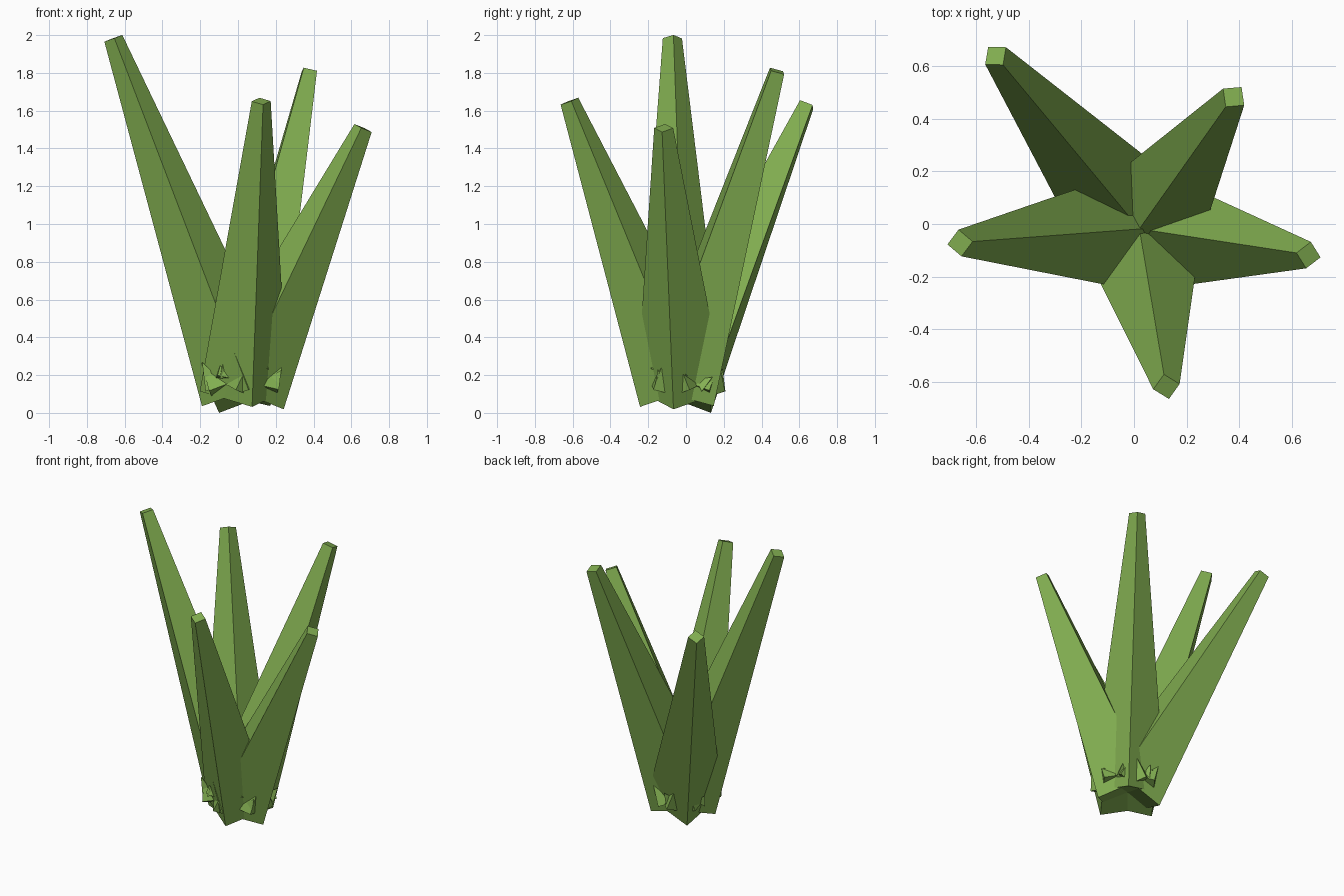
import bpy, bmesh, math
from mathutils import Vector

if "Cube" in bpy.data.objects:
    bpy.data.objects.remove(bpy.data.objects["Cube"])


def material(name, color):
    m = bpy.data.materials.new(name)
    m.diffuse_color = color
    m.use_nodes = True
    m.node_tree.nodes["Principled BSDF"].inputs["Base Color"].default_value = m.diffuse_color
    return m


LEAF = material("leaf_green", (0.22, 0.42, 0.08, 1))
THORN = material("thorn_green", (0.24, 0.45, 0.09, 1))


def taper(name, start, end, r1, r2, sides, mat):
    """Flat-sided cone between two points, one corner facing outward."""
    start, end = Vector(start), Vector(end)
    d = (end - start).normalized()
    out = Vector((end.x, end.y, 0)).normalized()
    u = (out - d * d.dot(out)).normalized()
    v = d.cross(u)
    bm = bmesh.new()

    def ring(c, r):
        angles = [2 * math.pi * i / sides for i in range(sides)]
        return [bm.verts.new(c + (u * math.cos(a) + v * math.sin(a)) * r) for a in angles]

    low = ring(start, r1)
    bm.faces.new(low[::-1])
    if r2 > 0:
        high = ring(end, r2)
        bm.faces.new(high)
        for i in range(sides):
            j = (i + 1) % sides
            bm.faces.new((low[i], low[j], high[j], high[i]))
    else:
        tip = bm.verts.new(end)
        for i in range(sides):
            bm.faces.new((low[i], low[(i + 1) % sides], tip))
    bmesh.ops.recalc_face_normals(bm, faces=bm.faces[:])
    me = bpy.data.meshes.new(name)
    bm.to_mesh(me)
    bm.free()
    me.materials.append(mat)
    ob = bpy.data.objects.new(name, me)
    bpy.context.collection.objects.link(ob)
    return ob


# Five square blades fanning out from one root point
ROOT = (0.03, -0.027, 0.118)
blades = {
    "left_blade": (-0.66, -0.072, 1.983),
    "right_blade": (0.662, -0.118, 1.508),
    "front_blade": (0.123, -0.617, 1.65),
    "back_right_blade": (0.378, 0.482, 1.81),
    "back_left_blade": (-0.525, 0.638, 1.63),
}
for name, tip in blades.items():
    taper(name, ROOT, tip, 0.237, 0.051, 4, LEAF)

# Small thorns around the base: base centre, tip, radius
thorns = [
    ((-0.13, -0.11, 0.14), (-0.19, -0.14, 0.27), 0.06),
    ((-0.08, -0.17, 0.19), (-0.08, -0.19, 0.26), 0.04),
    ((0.03, -0.21, 0.13), (0.02, -0.25, 0.18), 0.03),
    ((0.18, -0.14, 0.14), (0.23, -0.15, 0.23), 0.05),
    ((0.19, 0.01, 0.14), (0.23, -0.03, 0.19), 0.04),
    ((0.18, 0.08, 0.14), (0.21, 0.14, 0.19), 0.045),
    ((0.02, 0.15, 0.15), (0.03, 0.20, 0.22), 0.045),
    ((-0.14, 0.03, 0.14), (-0.18, 0.05, 0.20), 0.04),
]
for i, (base, tip, r) in enumerate(thorns):
    taper(f"thorn_{i + 1}", base, tip, r, 0, 3, THORN)
